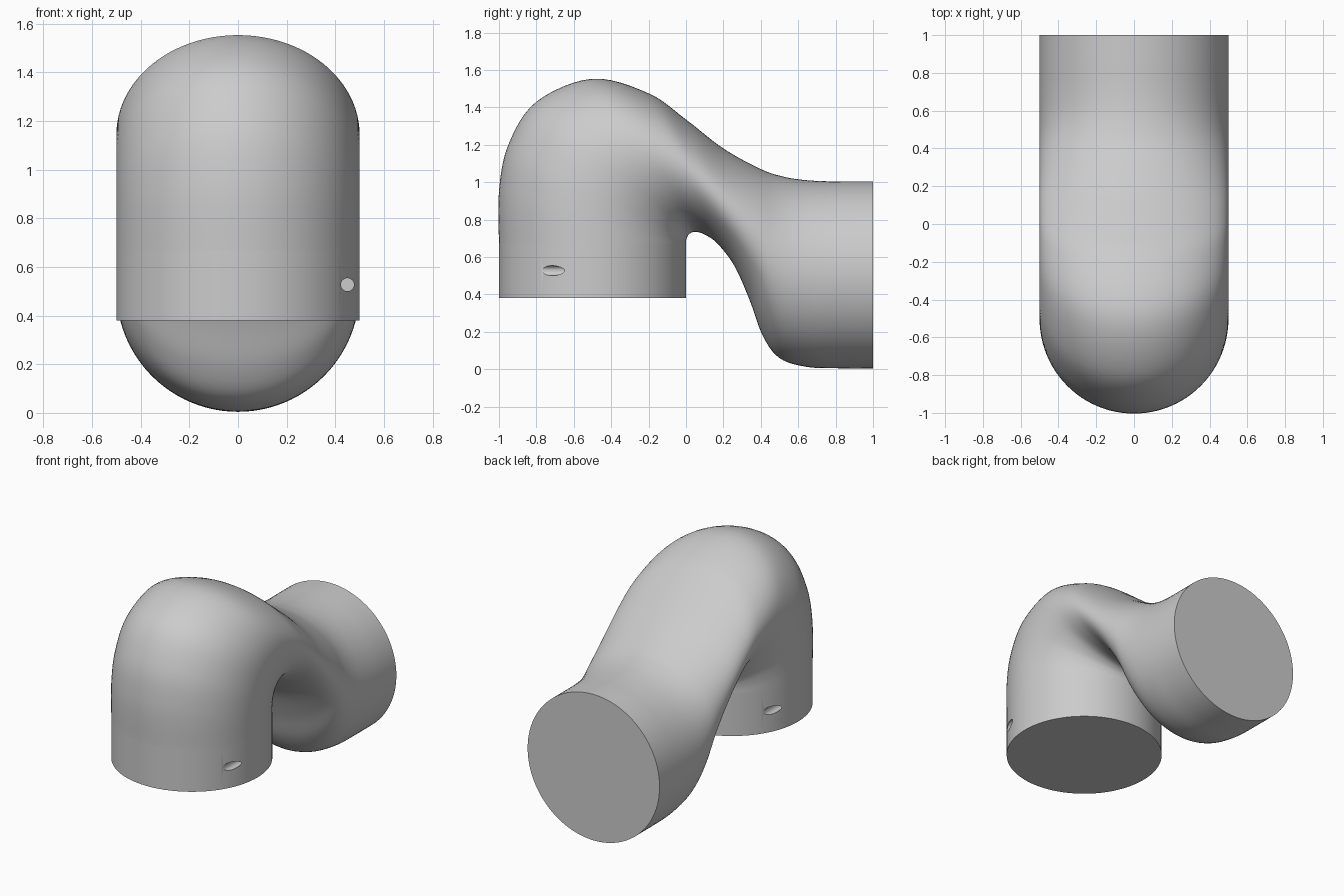
import bpy, bmesh, math
from mathutils import Vector, Matrix

if "Cube" in bpy.data.objects:
    bpy.data.objects.remove(bpy.data.objects["Cube"])

SIDES = 96
STEPS = 6

# Side-view stations: outer (y, z) and inner (y, z) of each cross-section
stations = [
    (-1.0, .67, 0, .67), (-1.0, .95, 0, .685), (-.95, 1.2, .005, .705),
    (-.8, 1.43, .02, .725), (-.5, 1.553, .05, .735), (-.2, 1.475, .10, .72),
    (0, 1.335, .17, .67), (.2, 1.18, .26, .55), (.4, 1.07, .34, .37),
    (.52, 1.03, .41, .18), (.63, 1.012, .5, .06), (.75, 1.005, .65, .012),
    (.87, 1.005, .84, .005), (1, 1.005, 1, .005)]


def catmull(p0, p1, p2, p3, t):
    return (2 * p1 + (p2 - p0) * t + (2 * p0 - 5 * p1 + 4 * p2 - p3) * t * t
            + (3 * p1 - p0 - 3 * p2 + p3) * t ** 3) / 2


def make_object(name, bm):
    bmesh.ops.recalc_face_normals(bm, faces=bm.faces[:])
    mesh = bpy.data.meshes.new(name)
    bm.to_mesh(mesh)
    bm.free()
    ob = bpy.data.objects.new(name, mesh)
    bpy.context.collection.objects.link(ob)
    return ob


def select(ob):
    bpy.ops.object.select_all(action='DESELECT')
    ob.select_set(True)
    bpy.context.view_layer.objects.active = ob


def cylinder(name, radius, depth, matrix, sides):
    bm = bmesh.new()
    bmesh.ops.create_cone(bm, cap_ends=True, segments=sides, radius1=radius,
                          radius2=radius, depth=depth, matrix=matrix)
    return make_object(name, bm)


# Bent pipe: loft of ellipses between the outer and inner profiles
pts = [Vector(s) for s in stations]
pts = [pts[0]] + pts + [pts[-1]]
sections = []
for i in range(1, len(pts) - 2):
    sections += [catmull(*pts[i - 1:i + 3], k / STEPS) for k in range(STEPS)]
sections.append(pts[-1])

bm = bmesh.new()
rings = []
for oy, oz, iy, iz in sections:
    ring = []
    for k in range(SIDES):
        a = 2 * math.pi * k / SIDES
        c = math.cos(a) / 2
        ring.append(bm.verts.new((.5 * math.sin(a),
                                  (oy + iy) / 2 + (oy - iy) * c,
                                  (oz + iz) / 2 + (oz - iz) * c)))
    rings.append(ring)
for r0, r1 in zip(rings, rings[1:]):
    for k in range(SIDES):
        n = (k + 1) % SIDES
        bm.faces.new((r0[k], r0[n], r1[n], r1[k]))
bm.faces.new(rings[0])
bm.faces.new(rings[-1])
pipe = make_object("bent_pipe", bm)

# Collar under the pipe
collar = cylinder("collar", .5, .29, Matrix.Translation((0, -.5, .525)), SIDES)

# Two blind screw holes, drilled tangentially on opposite sides
for side in (1, -1):
    m = Matrix.Translation((.45 * side, -.5 - .2 * side, .527)) @ Matrix.Rotation(math.pi / 2, 4, 'X')
    cutter = cylinder("hole_cutter", .027, .4, m, 32)
    cutter.hide_render = True
    select(collar)
    mod = collar.modifiers.new("hole", 'BOOLEAN')
    mod.operation = 'DIFFERENCE'
    mod.solver = 'EXACT'
    mod.object = cutter
    bpy.ops.object.modifier_apply(modifier=mod.name)
    bpy.data.objects.remove(cutter)

for ob in (pipe, collar):
    select(ob)
    bpy.ops.object.shade_smooth_by_angle(angle=math.radians(35))
